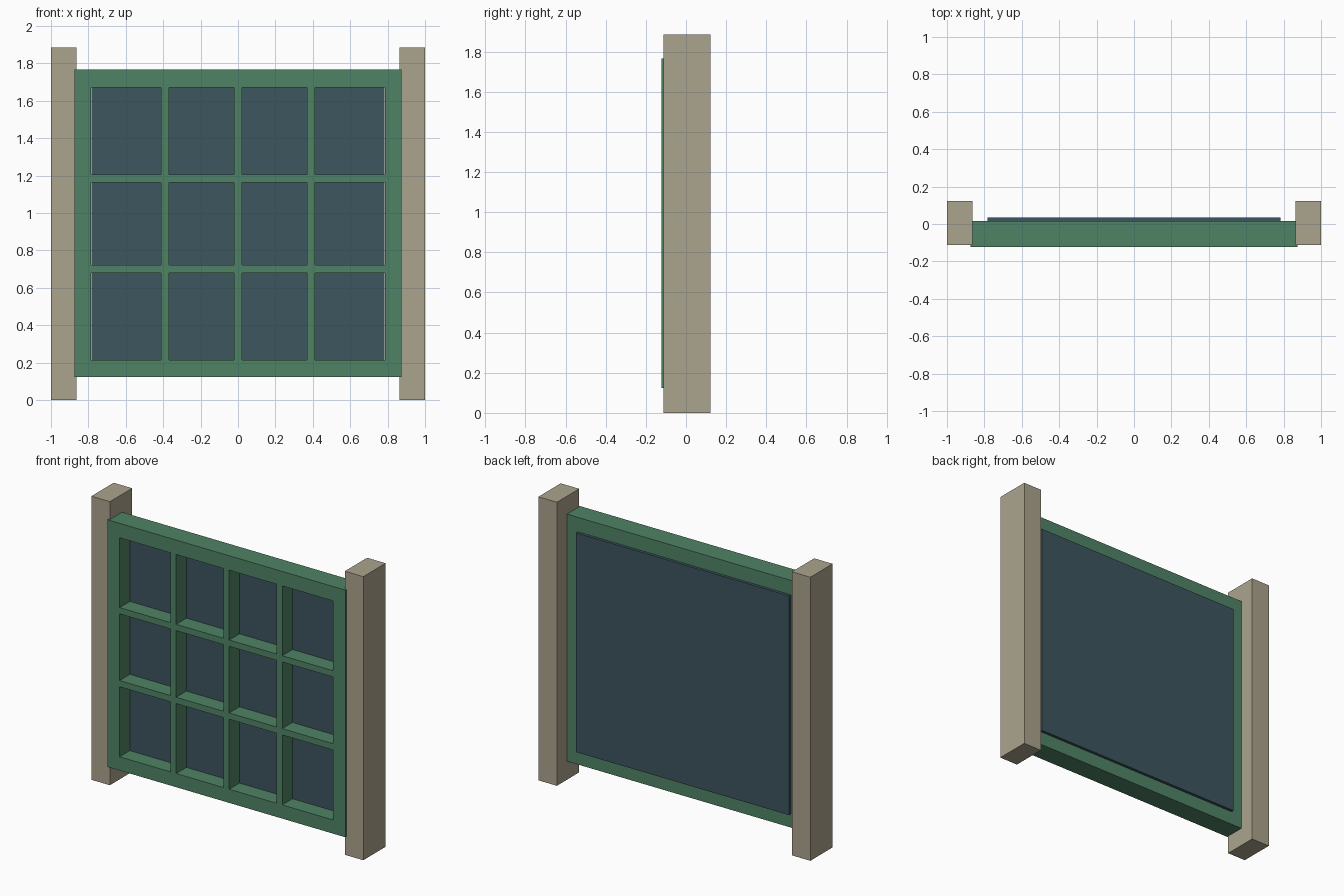
import bpy
import bmesh

if "Cube" in bpy.data.objects:
    bpy.data.objects.remove(bpy.data.objects["Cube"], do_unlink=True)


def material(name, rgb):
    mat = bpy.data.materials.new(name)
    mat.use_nodes = True
    mat.diffuse_color = (*rgb, 1)
    mat.node_tree.nodes["Principled BSDF"].inputs["Base Color"].default_value = (*rgb, 1)
    return mat


def make_object(name, bm, mat):
    bmesh.ops.recalc_face_normals(bm, faces=bm.faces)
    mesh = bpy.data.meshes.new(name)
    bm.to_mesh(mesh)
    bm.free()
    mesh.materials.append(mat)
    obj = bpy.data.objects.new(name, mesh)
    bpy.context.collection.objects.link(obj)
    return obj


def box(name, low, high, mat):
    bm = bmesh.new()
    bmesh.ops.create_cube(bm, size=1)
    for v in bm.verts:
        v.co = [(a + b) / 2 + c * (b - a) for a, b, c in zip(low, high, v.co)]
    return make_object(name, bm, mat)


def lattice(name, xs, zs, front, back, mat):
    """Slab on a grid of lines, open wherever both cell indices are odd."""
    bm = bmesh.new()
    grid = [[bm.verts.new((x, front, z)) for z in zs] for x in xs]
    for i in range(len(xs) - 1):
        for j in range(len(zs) - 1):
            if i % 2 == 0 or j % 2 == 0:
                bm.faces.new((grid[i][j], grid[i + 1][j],
                              grid[i + 1][j + 1], grid[i][j + 1]))
    # Merge the flat cells into clean bars, then give them depth
    result = bmesh.ops.extrude_face_region(bm, geom=bm.faces[:])
    for item in result["geom"]:
        if isinstance(item, bmesh.types.BMVert):
            item.co.y = back
    return make_object(name, bm, mat)


stone = material("warm stone", (0.41, 0.37, 0.27))
green = material("green paint", (0.078, 0.23, 0.13))
glass = material("dark blue glass", (0.048, 0.092, 0.117))

# Side posts
for side, name in ((1, "left_post"), (-1, "right_post")):
    x0, x1 = sorted((side * 0.864, side * 1.0))
    box(name, (x0, -0.112, 0), (x1, 0.122, 1.885), stone)

# Window frame with glazing bars: four columns by three rows of openings
half_bar = 0.021
xs = [-0.875, -0.785]
for centre in (-0.39, 0, 0.39):
    xs += [centre - half_bar, centre + half_bar]
xs += [0.785, 0.875]
zs = [0.123, 0.214]
for centre in (0.7, 1.185):
    zs += [centre - half_bar, centre + half_bar]
zs += [1.67, 1.766]
lattice("window_frame", xs, zs, -0.122, 0.017, green)

# Single pane set behind the bars and standing proud at the back
box("glass_pane", (-0.783, -0.015, 0.213), (0.783, 0.036, 1.67), glass)
